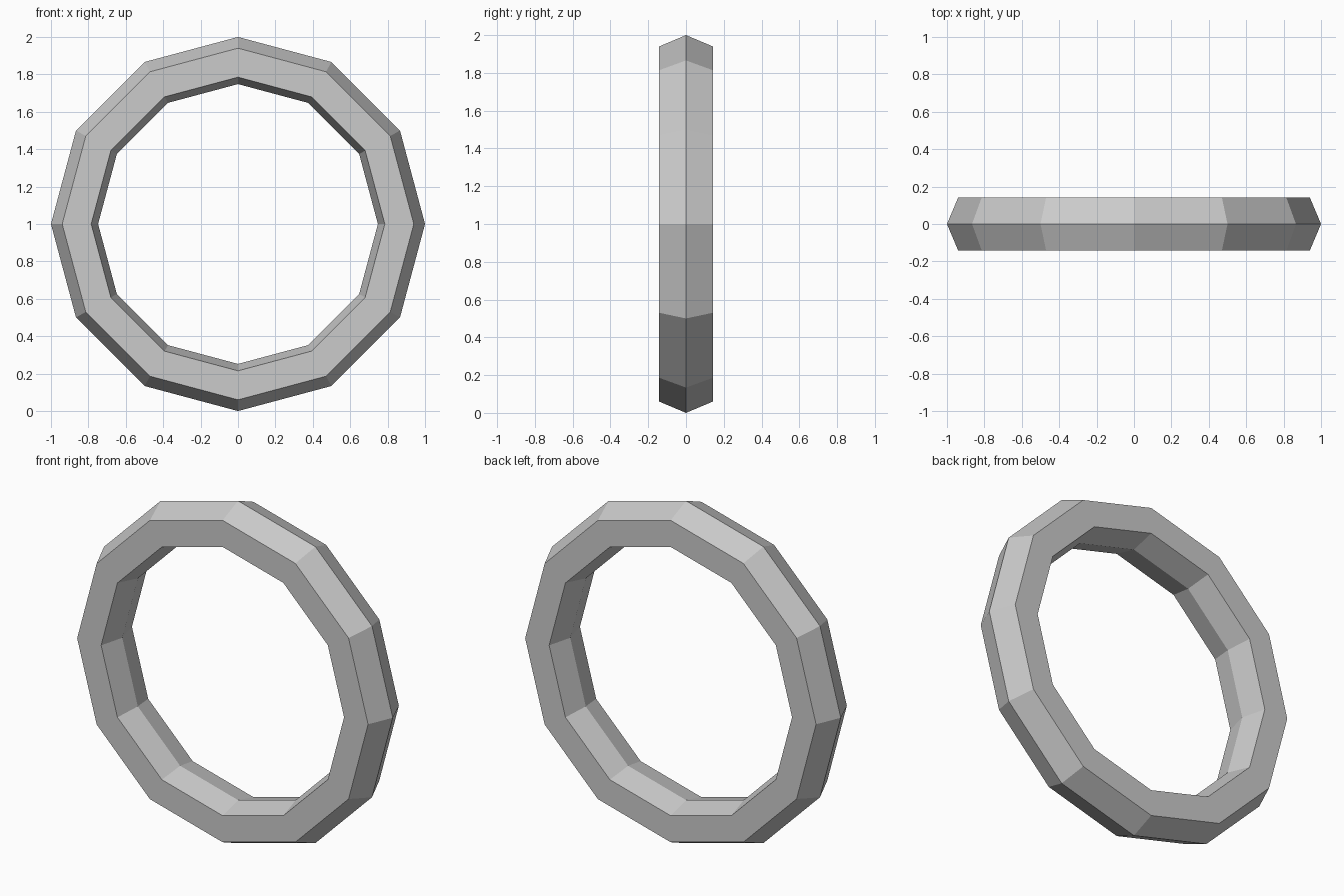
import bpy, bmesh
from math import sin, cos, tau

if "Cube" in bpy.data.objects:
    bpy.data.objects.remove(bpy.data.objects["Cube"])

SIDES = 12
# Hexagonal cross-section as (radius, y)
PROFILE = [(1.0, 0), (0.94, 0.142), (0.785, 0.142),
           (0.748, 0), (0.785, -0.142), (0.94, -0.142)]

# Faceted ring standing upright on its lowest corner
bm = bmesh.new()
rings = []
for i in range(SIDES):
    a = tau * i / SIDES
    rings.append([bm.verts.new((r * cos(a), y, 1 + r * sin(a))) for r, y in PROFILE])

n = len(PROFILE)
for i in range(SIDES):
    cur, nxt = rings[i], rings[(i + 1) % SIDES]
    for j in range(n):
        k = (j + 1) % n
        bm.faces.new((cur[j], cur[k], nxt[k], nxt[j]))
bmesh.ops.recalc_face_normals(bm, faces=bm.faces)

mesh = bpy.data.meshes.new("ring")
bm.to_mesh(mesh)
bm.free()
bpy.context.collection.objects.link(bpy.data.objects.new("ring", mesh))
